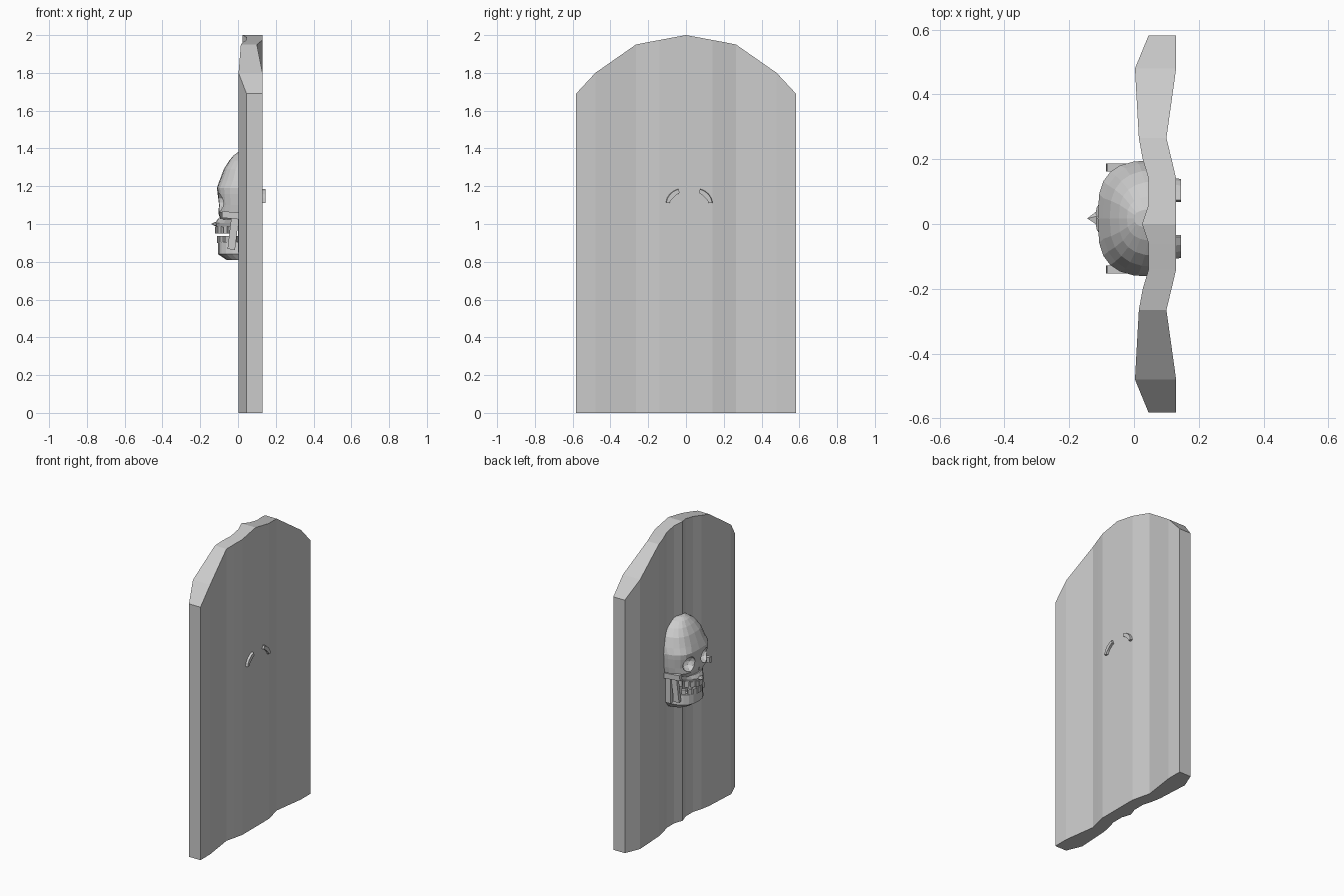
import bpy, bmesh, math
from mathutils import Matrix

if "Cube" in bpy.data.objects:
    bpy.data.objects.remove(bpy.data.objects["Cube"])

CY = 0.017   # skull centre line


def make(name, bm):
    bmesh.ops.recalc_face_normals(bm, faces=bm.faces)
    me = bpy.data.meshes.new(name)
    bm.to_mesh(me)
    bm.free()
    ob = bpy.data.objects.new(name, me)
    bpy.context.collection.objects.link(ob)
    return ob


def loft(name, rings):
    bm = bmesh.new()
    vs = [[bm.verts.new(p) for p in r] for r in rings]
    n = len(vs[0])
    for a, b in zip(vs, vs[1:]):
        for i in range(n):
            j = (i + 1) % n
            bm.faces.new((a[i], a[j], b[j], b[i]))
    bm.faces.new(vs[0])
    bm.faces.new(vs[-1])
    return make(name, bm)


def half_ring(z, w, xf, e=0.75, xb=0.08, n=12):
    pts = []
    for i in range(n + 1):
        a = math.pi * (i / n - 0.5)
        s, c = math.sin(a), max(math.cos(a), 0)
        pts.append((xb - (xb - xf) * c ** e,
                    CY + w * math.copysign(abs(s) ** e, s), z))
    return pts


def box(name, loc, size, rz=0, ry=0):
    bm = bmesh.new()
    m = (Matrix.Translation(loc) @ Matrix.Rotation(rz, 4, 'Z')
         @ Matrix.Rotation(ry, 4, 'Y') @ Matrix.Diagonal((*size, 1)))
    bmesh.ops.create_cube(bm, size=1, matrix=m)
    return make(name, bm)


def ball(name, loc, size, sub=1):
    bm = bmesh.new()
    m = Matrix.Translation(loc) @ Matrix.Diagonal((*size, 1))
    bmesh.ops.create_icosphere(bm, subdivisions=sub, radius=1, matrix=m)
    return make(name, bm)


# wavy slab with arched top: (y, face x, back x, top z), mirrored over y
half = [(0, .025, .13, 2.0), (.06, .045, .13, 1.989), (.14, .045, .13, 1.974),
        (.20, .027, .116, 1.963), (.265, .015, .10, 1.95),
        (.48, .003, .13, 1.80), (.582, .045, .13, 1.69)]
cols = [(-y, a, b, z) for y, a, b, z in half[:0:-1]] + half
loft("slab", [[(a, y, 0), (b, y, 0), (b, y, z), (a, y, z)] for y, a, b, z in cols])

# cranium and upper face
cranium = loft("cranium", [half_ring(*r) for r in (
    (1.025, .13, -.095), (1.06, .165, -.105, .6), (1.10, .172, -.10, .6),
    (1.16, .178, -.108, .62), (1.19, .18, -.112, .65), (1.23, .172, -.098),
    (1.29, .15, -.075), (1.335, .115, -.047), (1.365, .07, -.022), (1.38, .03, .0))])

# cutters for eye sockets and nasal opening
cutters = [ball("socket_cutter", (-.105, CY + s * .083, 1.115), (.06, .052, .05), 2)
           for s in (-1, 1)]
bm = bmesh.new()
bmesh.ops.create_cone(bm, cap_ends=True, segments=6, radius1=.028, radius2=.008, depth=.075,
                      matrix=Matrix.Translation((-.115, CY, 1.05)))
cutters.append(make("nasal_cutter", bm))
for c in cutters:
    mod = cranium.modifiers.new("cut", 'BOOLEAN')
    mod.object = c
    mod.operation = 'DIFFERENCE'
    mod.solver = 'EXACT'
    c.hide_render = True
    c.hide_set(True)

# upper jaw and pointed nasal spine
loft("upper_jaw", [half_ring(*r) for r in (
    (.985, .085, -.115), (1.005, .095, -.12), (1.03, .11, -.105))])
bm = bmesh.new()
bmesh.ops.create_cone(bm, cap_ends=True, segments=5, radius1=.035, radius2=0, depth=.045,
                      matrix=Matrix.Translation((-.122, CY, 1.0)) @ Matrix.Rotation(-math.pi / 2, 4, 'Y')
                      @ Matrix.Diagonal((.6, 1, 1, 1)))
make("nasal_spine", bm)


# U-shaped lower jaw
def arch(z, w, xf, t):
    return half_ring(z, w, xf), half_ring(z, w - t, xf + t)


levels = [arch(.81, .11, -.06, .04), arch(.84, .13, -.105, .035), arch(.905, .125, -.105, .03)]
bm = bmesh.new()
sec = [l[0] for l in levels] + [l[1] for l in levels[::-1]]
vs = [[bm.verts.new(p) for p in r] for r in sec]
for k in range(len(vs)):
    a, b = vs[k], vs[(k + 1) % len(vs)]
    for i in range(len(a) - 1):
        bm.faces.new((a[i], a[i + 1], b[i + 1], b[i]))
for i in (0, -1):
    bm.faces.new([r[i] for r in vs])
make("lower_jaw", bm)
loft("jaw_floor", [half_ring(.81, .09, -.035), half_ring(.825, .09, -.035)])

# teeth rows
for label, z, w, xf in (("upper", .968, .08, -.112), ("lower", .918, .105, -.10)):
    for i in range(-4, 5):
        a = i * math.pi / 10.5
        box(label + "_tooth", (.05 - (.05 - xf) * math.cos(a) ** .8,
                               CY + w * math.sin(a), z), (.02, .026, .038), -a)

# cheek bones, jaw branches and rear lobes poking through the slab
for s in (-1, 1):
    box("cheek_bone", (-.025, CY + s * .158, 1.045), (.12, .025, .035), 0, .1)
    box("jaw_branch", (-.025, CY + s * .125, .955), (.04, .022, .18), 0, .12)
    box("jaw_rear", (.03, CY + s * .135, .95), (.06, .022, .2))
    arc = []
    for k in range(5):
        a = math.radians(5 + 17 * k)
        p = [(.11, .128, 0), (.145, .122, 0), (.145, .108 - .012 * math.sin(2 * a), 0),
             (.11, .10, 0)]
        arc.append([(x, CY + s * (.03 + (r - .03) * math.cos(a)),
                     1.105 + (r - .035) * .95 * math.sin(a)) for x, r, _ in p])
    loft("rear_lobe", arc)
